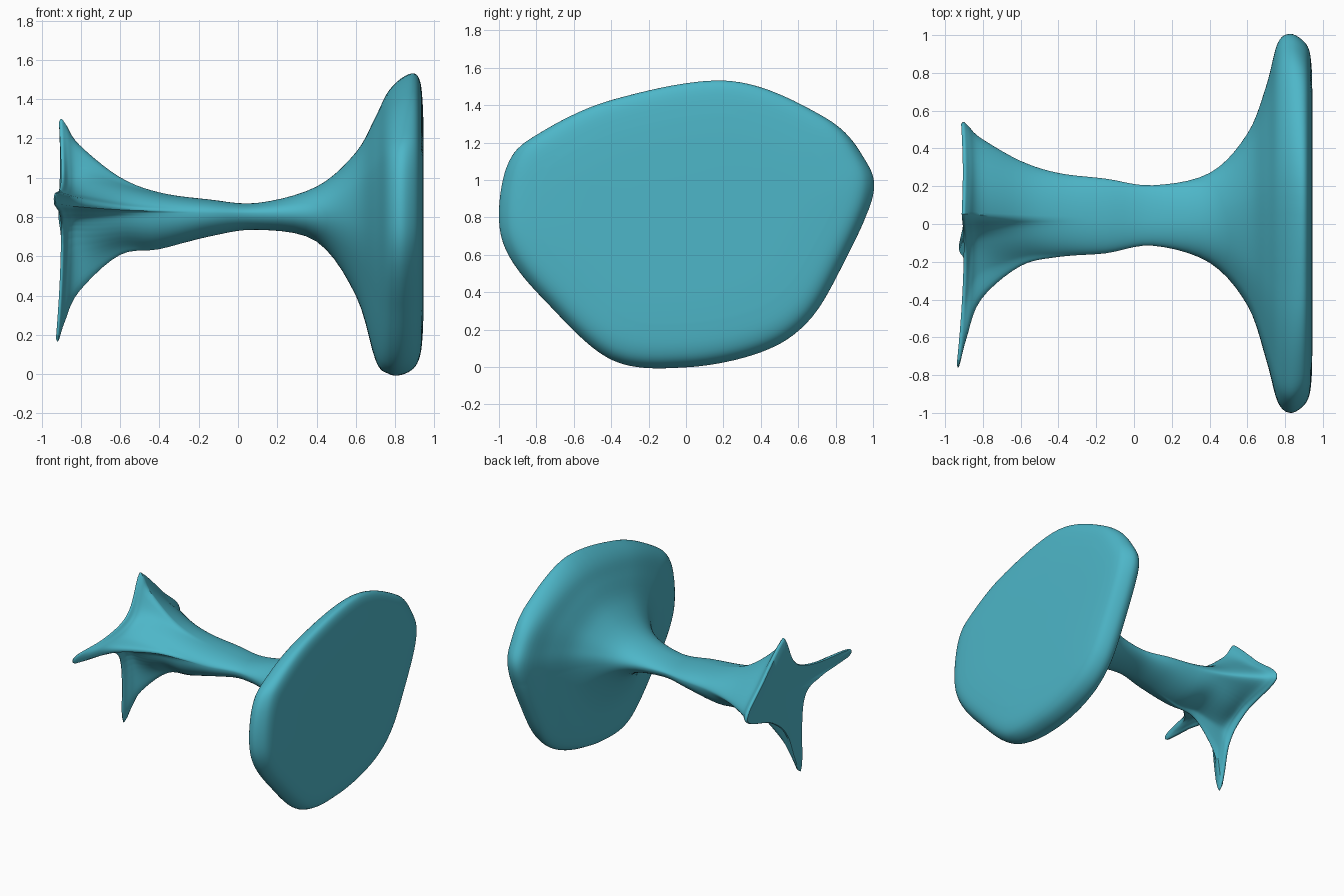
import bpy, bmesh, math
from mathutils import Vector

if "Cube" in bpy.data.objects:
    bpy.data.objects.remove(bpy.data.objects["Cube"])

N = 200              # points around each section
CY, CZ = 0.02, 0.82  # axis of the spool

# Closed outlines (y, z): four-pointed star end and big rounded plate
STAR = [(.54, .82), (.32, 1.05), (.08, 1.28), (.03, 1.27), (-.07, 1.08), (-.19, .99),
        (-.42, .94), (-.72, .92), (-.72, .86), (-.42, .82), (-.21, .71), (-.15, .22),
        (-.09, .21), (.01, .5), (.2, .67)]
PLATE = [(.24, 1.53), (-.4, 1.43), (-.8, 1.25), (-.95, 1.1), (-1, .82), (-.95, .6),
         (-.75, .35), (-.4, .04), (0, 0), (.4, .08), (.65, .24), (.83, .53), (1, .92),
         (.95, 1.13), (.75, 1.34)]

# Stations along the spool: x, y min, y max, z min, z max
STATIONS = [(-.897, -.71, .53, .22, 1.265), (-.883, -.715, .54, .21, 1.28),
            (-.86, -.58, .52, .3, 1.25),
            (-.8, -.385, .455, .44, 1.155), (-.6, -.22, .335, .61, 1),
            (-.4, -.175, .27, .635, .925), (-.15, -.155, .24, .7, .89),
            (.1, -.115, .205, .735, .872), (.4, -.205, .27, .675, .955),
            (.6, -.43, .48, .4, 1.13), (.7, -.72, .73, .075, 1.31),
            (.76, -.94, .95, .01, 1.43), (.825, -1, 1, 0, 1.5),
            (.895, -.965, .965, .035, 1.53), (.93, -.9, .905, .11, 1.48),
            (.943, -.78, .79, .24, 1.34)]


def catmull(a, b, c, d, t):
    return [.5 * (2*q + (r-p)*t + (2*p-5*q+4*r-s)*t*t + (3*q-p-3*r+s)*t**3)
            for p, q, r, s in zip(a, b, c, d)]


def unit_radii(pts):
    """Radius per angle after scaling the outline so each extent is one."""
    ys, zs = [p[0] for p in pts], [p[1] for p in pts]
    n, poly, out = len(pts), [], []
    for i in range(n):
        for k in range(8):
            y, z = catmull(pts[i-1], pts[i], pts[(i+1) % n], pts[(i+2) % n], k / 8)
            poly.append(Vector(((y-CY) / abs((max(ys) if y > CY else min(ys)) - CY),
                                (z-CZ) / abs((max(zs) if z > CZ else min(zs)) - CZ))))
    for j in range(N):
        d = Vector((math.cos(2*math.pi*j/N), math.sin(2*math.pi*j/N)))
        best = 0
        for i, p in enumerate(poly):
            e = poly[i-1] - p
            den = d.cross(e)
            if abs(den) > 1e-9:
                r, u = p.cross(e) / den, p.cross(d) / den
                if -1e-6 <= u <= 1 + 1e-6:
                    best = max(best, r)
        out.append(best)
    return out


star, plate = unit_radii(STAR), unit_radii(PLATE)
bm = bmesh.new()


def clamp(v):
    return min(1, max(0, v))


def ring(s, k=1.0, dx=0.0):
    """Section blended from star to ellipse to plate according to x."""
    x, y0, y1, z0, z1 = s
    ws, wp = clamp((-x - .2) / .66) ** 2, clamp((x - .4) / .35)
    vs = []
    for j in range(N):
        a = 2 * math.pi * j / N
        r = k * ((1-ws-wp) + ws*star[j] + wp*plate[j])
        c, h = math.cos(a), math.sin(a)
        y = r * c * ((y1-CY) if c > 0 else (CY-y0))
        z = r * h * ((z1-CZ) if h > 0 else (CZ-z0))
        # the star's tips sweep slightly outward
        vs.append(bm.verts.new((x + dx - .07*ws*(y*y+z*z), CY+y, CZ+z)))
    return vs


# Spool body: smooth loft through the stations, with inset end faces
S = STATIONS
rings = [ring(S[0], .1, .012), ring(S[0], .6, .007)]
for i in range(len(S) - 1):
    a, d = S[max(i-1, 0)], S[min(i+2, len(S)-1)]
    for k in range(5):
        rings.append(ring(catmull(a, S[i], S[i+1], d, k / 5)))
rings += [ring(S[-1]), ring(S[-1], .7, .002), ring(S[-1], .1, .002)]
for a, b in zip(rings, rings[1:]):
    for j in range(N):
        bm.faces.new((a[j-1], a[j], b[j], b[j-1]))
bm.faces.new(rings[0])
bm.faces.new(rings[-1])
bmesh.ops.recalc_face_normals(bm, faces=bm.faces[:])

mesh = bpy.data.meshes.new("flared_spool")
bm.to_mesh(mesh)
bm.free()
obj = bpy.data.objects.new("flared_spool", mesh)
bpy.context.collection.objects.link(obj)
mat = bpy.data.materials.new("teal")
mat.diffuse_color = (.075, .47, .58, 1)
mat.use_nodes = True
mat.node_tree.nodes["Principled BSDF"].inputs["Base Color"].default_value = mat.diffuse_color
mesh.materials.append(mat)
bpy.context.view_layer.objects.active = obj
obj.select_set(True)
bpy.ops.object.shade_smooth_by_angle(angle=math.radians(45))
